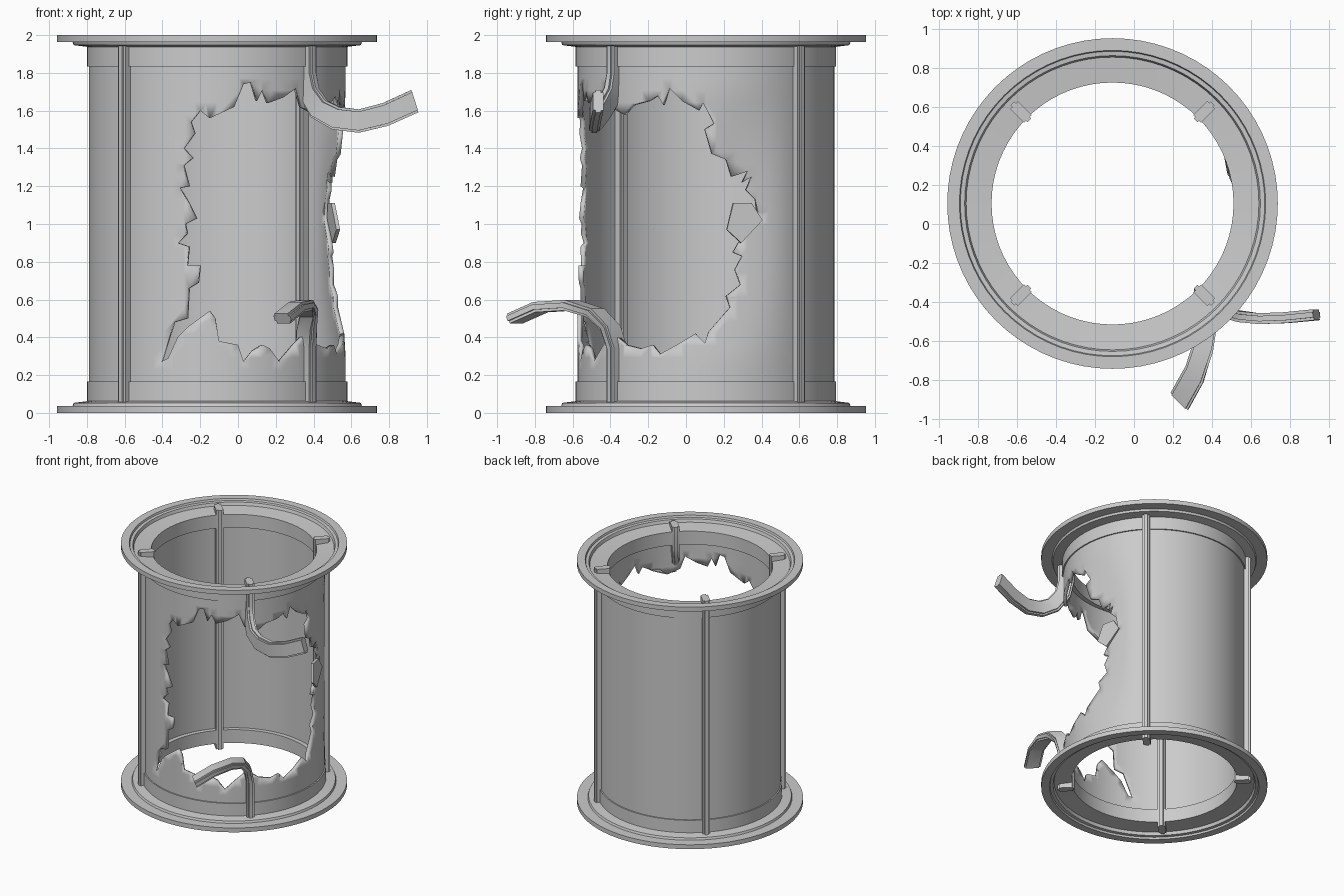
import bpy, bmesh, math
from mathutils import Vector
from mathutils.geometry import delaunay_2d_cdt

if "Cube" in bpy.data.objects:
    bpy.data.objects.remove(bpy.data.objects["Cube"])

CX, CY, SEG, R = -0.11, 0.105, 72, 0.68


def cyl(r, a, z):
    """Point on the drum; angle a is measured from the front (-y) towards +x."""
    return (CX + r * math.sin(a), CY - r * math.cos(a), z)


def add(name, verts, faces, smooth=True):
    me = bpy.data.meshes.new(name)
    me.from_pydata([tuple(v) for v in verts], [], faces)
    bm = bmesh.new()
    bm.from_mesh(me)
    bmesh.ops.remove_doubles(bm, verts=bm.verts, dist=1e-5)
    bmesh.ops.recalc_face_normals(bm, faces=bm.faces)
    bm.to_mesh(me)
    bm.free()
    ob = bpy.data.objects.new(name, me)
    bpy.context.collection.objects.link(ob)
    if smooth:
        bpy.ops.object.select_all(action='DESELECT')
        ob.select_set(True)
        bpy.context.view_layer.objects.active = ob
        bpy.ops.object.shade_smooth_by_angle(angle=math.radians(30))
    return ob


def lathe(name, prof):
    n = len(prof)
    verts = [cyl(r, 2 * math.pi * i / SEG, z) for i in range(SEG) for r, z in prof]
    faces = [(i * n + j, i * n + (j + 1) % n,
              (i + 1) % SEG * n + (j + 1) % n, (i + 1) % SEG * n + j)
             for i in range(SEG) for j in range(n)]
    return add(name, verts, faces)


# End flanges: stepped rim plus collar band, mirrored top to bottom
flange = [(.847, 0), (.785, 0), (.78, .015), (.758, .018), (.75, .042), (.69, .048), (.62, .055),
          (.62, .165), (.69, .165), (.69, .062), (.76, .053), (.766, .036), (.847, .036)]
lathe("bottom_flange", flange)
lathe("top_flange", [(r, 2 - z) for r, z in flange])

# Torn opening: left part read from the front (x, z), right part from the side (y, z)
front_top = [(-.41, .27), (-.34, .48), (-.27, .5), (-.26, .66), (-.21, .69), (-.2, .78), (-.27, .78),
             (-.26, .88), (-.32, .9), (-.27, .95), (-.28, 1.0), (-.22, 1.03), (-.26, 1.11),
             (-.31, 1.19), (-.26, 1.2), (-.29, 1.31), (-.24, 1.35), (-.29, 1.4), (-.23, 1.48),
             (-.25, 1.54), (-.2, 1.6), (-.15, 1.56), (-.02, 1.62), (.03, 1.74), (.07, 1.75),
             (.1, 1.65), (.13, 1.71), (.16, 1.64), (.24, 1.67), (.31, 1.72), (.34, 1.62)]
side = [(-.33, 1.58), (-.28, 1.63), (-.2, 1.65), (-.15, 1.68), (-.12, 1.63), (-.09, 1.72),
        (-.02, 1.65), (.07, 1.6), (.09, 1.64), (.15, 1.53), (.1, 1.5), (.14, 1.37), (.22, 1.34),
        (.25, 1.25), (.34, 1.28), (.31, 1.22), (.36, 1.25), (.33, 1.18), (.38, 1.13), (.4, 1.02),
        (.29, .9), (.26, .85), (.31, .83), (.27, .76), (.3, .68), (.22, .62), (.24, .56),
        (.12, .43), (.1, .37), (.05, .42), (-.05, .36), (-.14, .31), (-.18, .36), (-.24, .34),
        (-.32, .36)]
front_low = [(.36, .42), (.3, .36), (.22, .27), (.17, .34), (.13, .36), (.08, .33), (.03, .27),
             (0, .36), (-.1, .38), (-.12, .5), (-.15, .54), (-.26, .46), (-.32, .4), (-.37, .29)]


def ax(x):
    return math.asin((x - CX) / R)


def ay(y):
    return math.acos((CY - y) / R)


tear = ([(ax(x), z) for x, z in front_top] + [(ay(y), z) for y, z in side]
        + [(ax(x), z) for x, z in front_low])
n = len(tear)


def in_tear(a, z):
    hit = False
    for (a0, z0), (a1, z1) in zip(tear, tear[1:] + tear[:1]):
        if (z0 > z) != (z1 > z) and a < a0 + (z - z0) / (z1 - z0) * (a1 - a0):
            hit = not hit
    return hit


# Drum shell: unrolled sheet triangulated around the tear, then rolled up and thickened
ROWS = 28
flat = [Vector(p) for p in tear]
flat += [Vector((math.pi * (2 * i / SEG - 1), .1 + 1.8 * j / ROWS))
         for i in range(SEG + 1) for j in range(ROWS + 1)]
sheet, _, tris, *_ = delaunay_2d_cdt(flat, [(i, (i + 1) % n) for i in range(n)], [], 0, 1e-6)
tris = [t for t in tris if not in_tear(sum(sheet[i].x for i in t) / 3,
                                       sum(sheet[i].y for i in t) / 3)]


def dented(p):
    """Roll up; the metal is pushed in a little along the right edge of the tear."""
    f = max(0, 1 - abs(math.degrees(p.x) - 102) / 28)
    dent = .05 * f * f * (3 - 2 * f) * max(0, math.sin((p.y - .3) / 1.4 * math.pi))
    return cyl(R - dent, p.x, p.y)


used = sorted({i for t in tris for i in t})
index = {v: k for k, v in enumerate(used)}
shell = add("drum_shell", [dented(sheet[i]) for i in used],
            [tuple(index[i] for i in t) for t in tris])
if shell.data.polygons[0].normal.dot(shell.data.polygons[0].center - Vector((CX, CY, 1))) < 0:
    shell.data.flip_normals()
wall = shell.modifiers.new("wall", 'SOLIDIFY')
wall.thickness, wall.offset = .025, -1

# Torn flap bent out of the right edge
flap = [(.22, .97, .66), (.26, 1.11, .64), (.36, 1.11, .65), (.41, 1.02, .67), (.3, .9, .655)]
m = len(flap)
add("torn_flap", [cyl(r - d, ay(y), z) for d in (0, .02) for y, z, r in flap],
    [tuple(range(m)), tuple(range(m, 2 * m))]
    + [(i, (i + 1) % m, (i + 1) % m + m, i + m) for i in range(m)], False)

# Struts: cross-shaped bar swept along a path
W, B, T, C = .062, .05, .028, .014
section = [(W, -C), (W, C), (B, C), (B, T), (-B, T), (-B, C),
           (-W, C), (-W, -C), (-B, -C), (-B, -T), (B, -T), (B, -C)]


def strut(name, path, wides):
    pts = [Vector(p) for p in path]
    verts, faces, k = [], [], len(section)
    for i, p in enumerate(pts):
        t = (pts[min(i + 1, len(pts) - 1)] - pts[max(i - 1, 0)]).normalized()
        w = Vector(wides[i]).normalized()
        s = t.cross(w).normalized()
        verts += [p + w * u + s * v for u, v in section]
    for i in range(len(pts) - 1):
        faces += [(i * k + j, i * k + (j + 1) % k, (i + 1) * k + (j + 1) % k, (i + 1) * k + j)
                  for j in range(k)]
    faces += [tuple(range(k)), tuple(range(len(verts) - k, len(verts)))]
    add(name, verts, faces)


for name, deg in (("front_left_strut", -45), ("back_left_strut", -135), ("back_right_strut", 135)):
    a = math.radians(deg)
    out = (math.sin(a), -math.cos(a), 0)
    strut(name, [cyl(.664, a, .012), cyl(.664, a, 1.988)], [out, out])

# Broken front right strut: two bent halves
rad = (1, -1, 0)
strut("broken_strut_lower",
      [(.36, -.365, .012), (.36, -.365, .34), (.365, -.40, .45), (.375, -.48, .53),
       (.36, -.61, .57), (.31, -.77, .56), (.235, -.905, .50)], [rad] * 7)
strut("broken_strut_upper",
      [(.36, -.365, 1.988), (.36, -.365, 1.8), (.375, -.385, 1.7), (.43, -.435, 1.61),
       (.52, -.47, 1.56), (.64, -.485, 1.545), (.78, -.48, 1.58), (.935, -.465, 1.65)],
      [rad, rad, (.75, -.6, .3), (.6, -.35, .7), (.3, -.1, .95), (0, 0, 1), (-.2, 0, .98),
       (-.3, 0, .95)])
